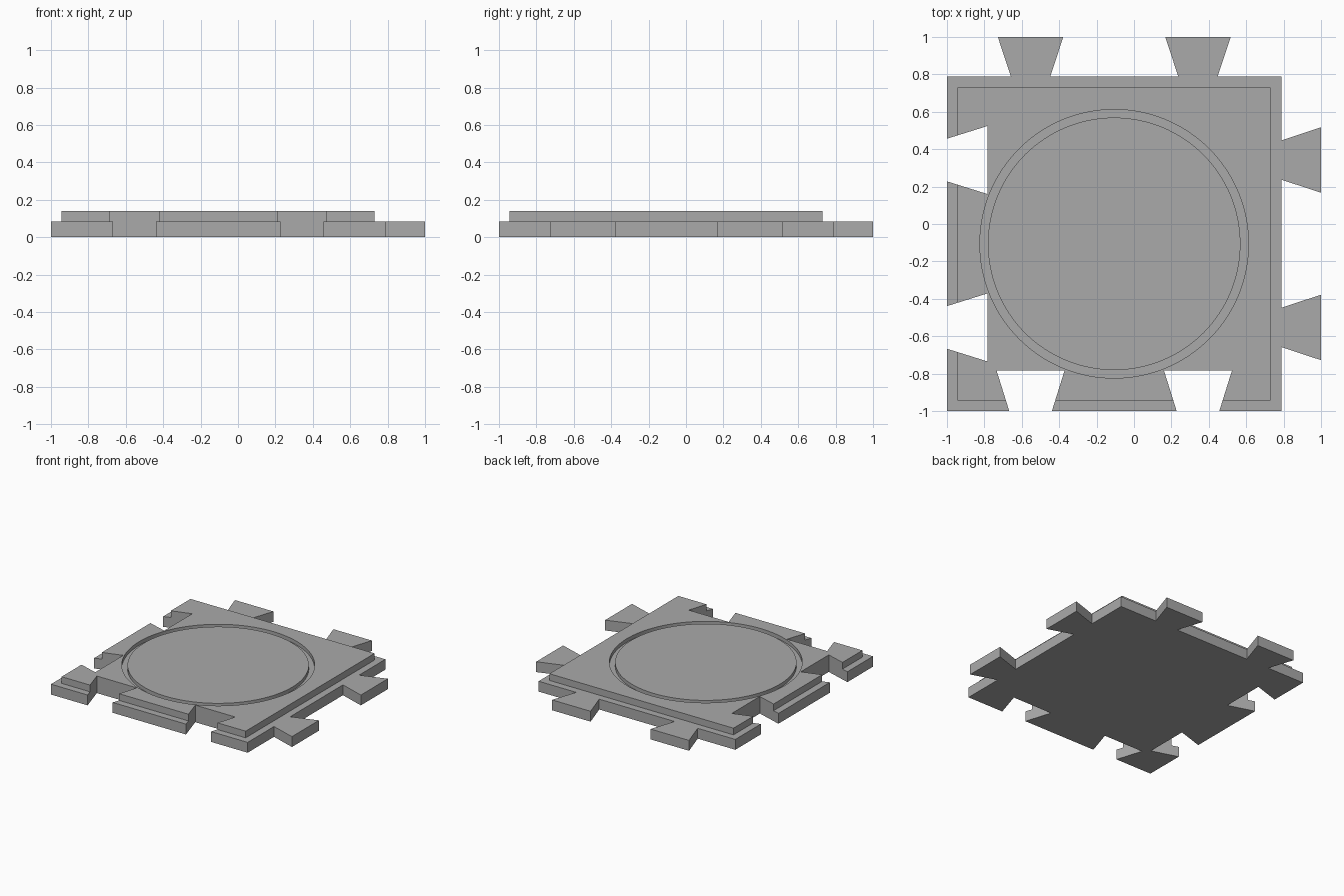
import bpy, bmesh, math
from mathutils import Vector

if "Cube" in bpy.data.objects:
    bpy.data.objects.remove(bpy.data.objects["Cube"])

BASE_TOP, PLATE_TOP = 0.085, 0.14
EDGE = 0.788            # back and right edge of the base
SLOT_END = -0.783       # inner end of the dovetail slots
PITCH = 0.895           # spacing of the joints
CENTRE = -0.106         # middle of the square, on both axes
JOINTS = (-0.553, -0.553 + PITCH)

grey = bpy.data.materials.new("mid grey")
grey.use_nodes = True
colour = (0.4, 0.4, 0.4, 1)
grey.diffuse_color = colour
grey.node_tree.nodes["Principled BSDF"].inputs["Base Color"].default_value = colour


def slot_half(depth):
    """Half width of a slot, widening from the outer edge inwards."""
    t = (depth + 1) / (SLOT_END + 1)
    return 0.114 + t * (0.182 - 0.114)


def outline(lo, hi, tabs):
    """Square outline with slots on front and left, and tabs on back and right."""
    front, right = [(lo, lo)], [(hi, lo)]
    for c in JOINTS:
        a, b = slot_half(lo), slot_half(SLOT_END)
        front += [(c - a, lo), (c - b, SLOT_END), (c + b, SLOT_END), (c + a, lo)]
        if tabs:
            right += [(hi, c - 0.105), (1, c - 0.175), (1, c + 0.175), (hi, c + 0.105)]
    # the other two sides mirror these across the diagonal
    back = [(y, x) for x, y in reversed(right[1:])]
    left = [(y, x) for x, y in reversed(front[1:])]
    return front + right + [(hi, hi)] + back + [(lo, hi)] + left


def prism(name, points, bottom, top):
    bm = bmesh.new()
    face = bm.faces.new([bm.verts.new((x, y, bottom)) for x, y in points])
    solid = bmesh.ops.extrude_face_region(bm, geom=[face])["geom"]
    verts = [v for v in solid if isinstance(v, bmesh.types.BMVert)]
    bmesh.ops.translate(bm, verts=verts, vec=Vector((0, 0, top - bottom)))
    bmesh.ops.recalc_face_normals(bm, faces=bm.faces)
    mesh = bpy.data.meshes.new(name)
    bm.to_mesh(mesh)
    bm.free()
    mesh.materials.append(grey)
    obj = bpy.data.objects.new(name, mesh)
    bpy.context.collection.objects.link(obj)
    return obj


def ring_cutter(inner, outer, bottom, top, sides=128):
    """Closed tube with a rectangular section, used to cut the groove."""
    bm = bmesh.new()
    section = [(inner, bottom), (outer, bottom), (outer, top), (inner, top)]
    loops = []
    for i in range(sides):
        a = math.tau * i / sides
        loops.append([bm.verts.new((CENTRE + r * math.cos(a), CENTRE + r * math.sin(a), z))
                      for r, z in section])
    for i in range(sides):
        p, q = loops[i - 1], loops[i]
        for j in range(4):
            bm.faces.new((p[j - 1], p[j], q[j], q[j - 1]))
    bmesh.ops.recalc_face_normals(bm, faces=bm.faces)
    mesh = bpy.data.meshes.new("groove_cutter")
    bm.to_mesh(mesh)
    bm.free()
    mesh.materials.append(grey)
    obj = bpy.data.objects.new("groove_cutter", mesh)
    bpy.context.collection.objects.link(obj)
    obj.hide_render = True
    return obj


# Interlocking base and raised plate
base = prism("interlocking_base", outline(-1, EDGE, True), 0, BASE_TOP)
plate = prism("raised_plate", outline(-0.943, 0.73, False), BASE_TOP, PLATE_TOP)

# Circular groove in the raised plate
cutter = ring_cutter(0.675, 0.718, PLATE_TOP - 0.03, PLATE_TOP + 0.05)
groove = plate.modifiers.new("groove", 'BOOLEAN')
groove.operation = 'DIFFERENCE'
groove.solver = 'EXACT'
groove.object = cutter
bpy.context.view_layer.objects.active = plate
plate.select_set(True)
bpy.ops.object.modifier_apply(modifier=groove.name)
bpy.data.objects.remove(cutter)
bpy.ops.object.shade_smooth_by_angle(angle=math.radians(30))
